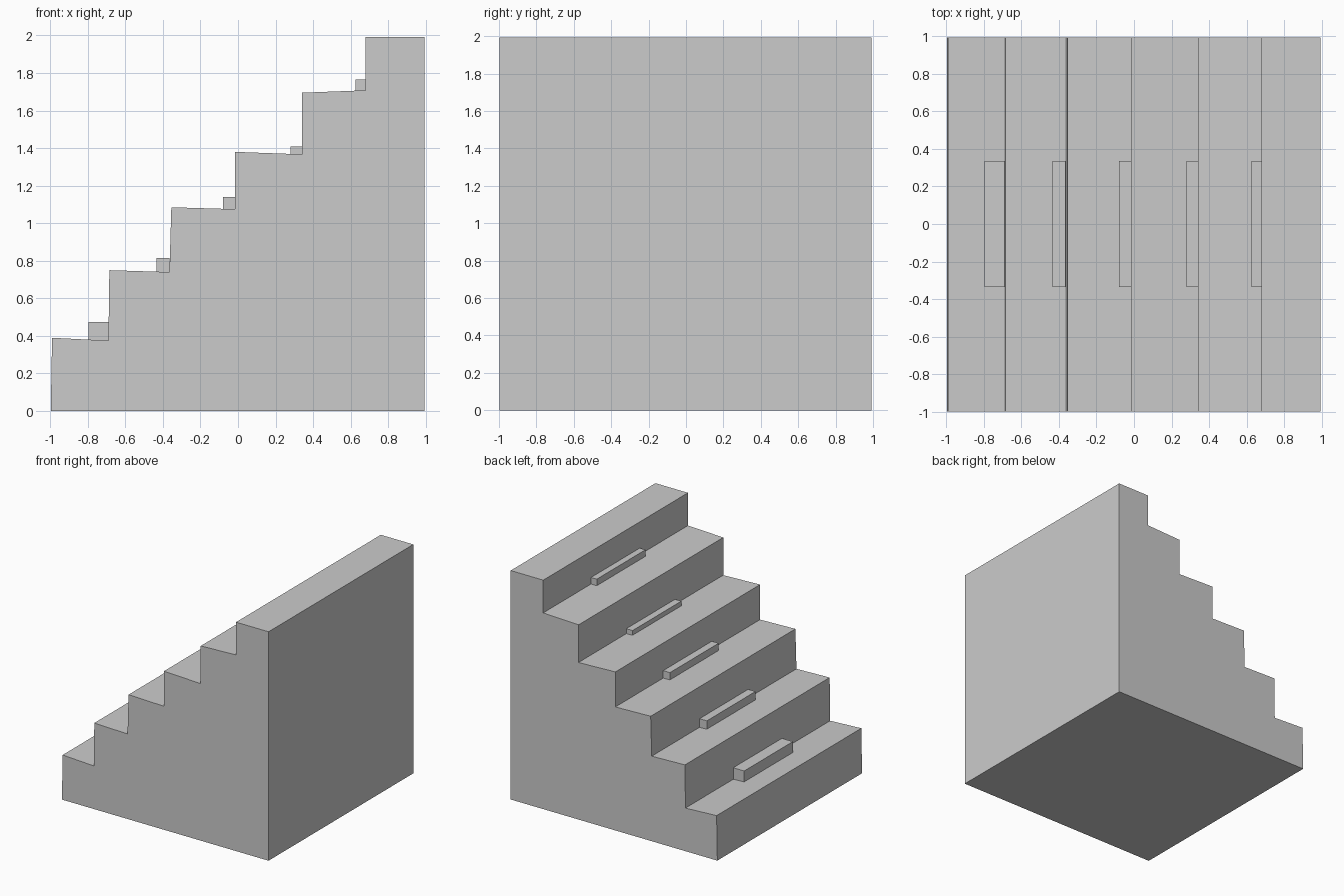
import bpy
import bmesh

if "Cube" in bpy.data.objects:
    bpy.data.objects.remove(bpy.data.objects["Cube"])


def extrude_profile(name, profile, y0, y1):
    """Extrude a closed xz outline from y0 to y1."""
    bm = bmesh.new()
    face = bm.faces.new([bm.verts.new((x, y0, z)) for x, z in profile])
    out = bmesh.ops.extrude_face_region(bm, geom=[face])
    verts = [v for v in out["geom"] if isinstance(v, bmesh.types.BMVert)]
    bmesh.ops.translate(bm, verts=verts, vec=(0, y1 - y0, 0))
    bmesh.ops.recalc_face_normals(bm, faces=bm.faces)
    mesh = bpy.data.meshes.new(name)
    bm.to_mesh(mesh)
    bm.free()
    obj = bpy.data.objects.new(name, mesh)
    bpy.context.collection.objects.link(obj)
    return obj


# Solid staircase with slightly uneven treads
stairs = [(-0.997, 0), (-0.99, 0.39), (-0.69, 0.375), (-0.685, 0.75),
          (-0.365, 0.74), (-0.355, 1.085), (-0.015, 1.075), (-0.015, 1.38),
          (0.34, 1.367), (0.34, 1.695), (0.68, 1.708), (0.68, 1.993),
          (0.993, 1.993), (0.993, 0)]
extrude_profile("staircase", stairs, -0.998, 0.993)

# Small bars at the back of each tread: front x, riser x, bottom z, top z
bars = [(-0.795, -0.69, 0.375, 0.475), (-0.435, -0.365, 0.74, 0.815),
        (-0.08, -0.015, 1.075, 1.14), (0.28, 0.34, 1.367, 1.41),
        (0.625, 0.68, 1.708, 1.765)]
for i, (x0, x1, z0, z1) in enumerate(bars, 1):
    outline = [(x0, z0), (x1, z0), (x1, z1), (x0, z1)]
    extrude_profile(f"tread_bar_{i}", outline, -0.335, 0.335)
